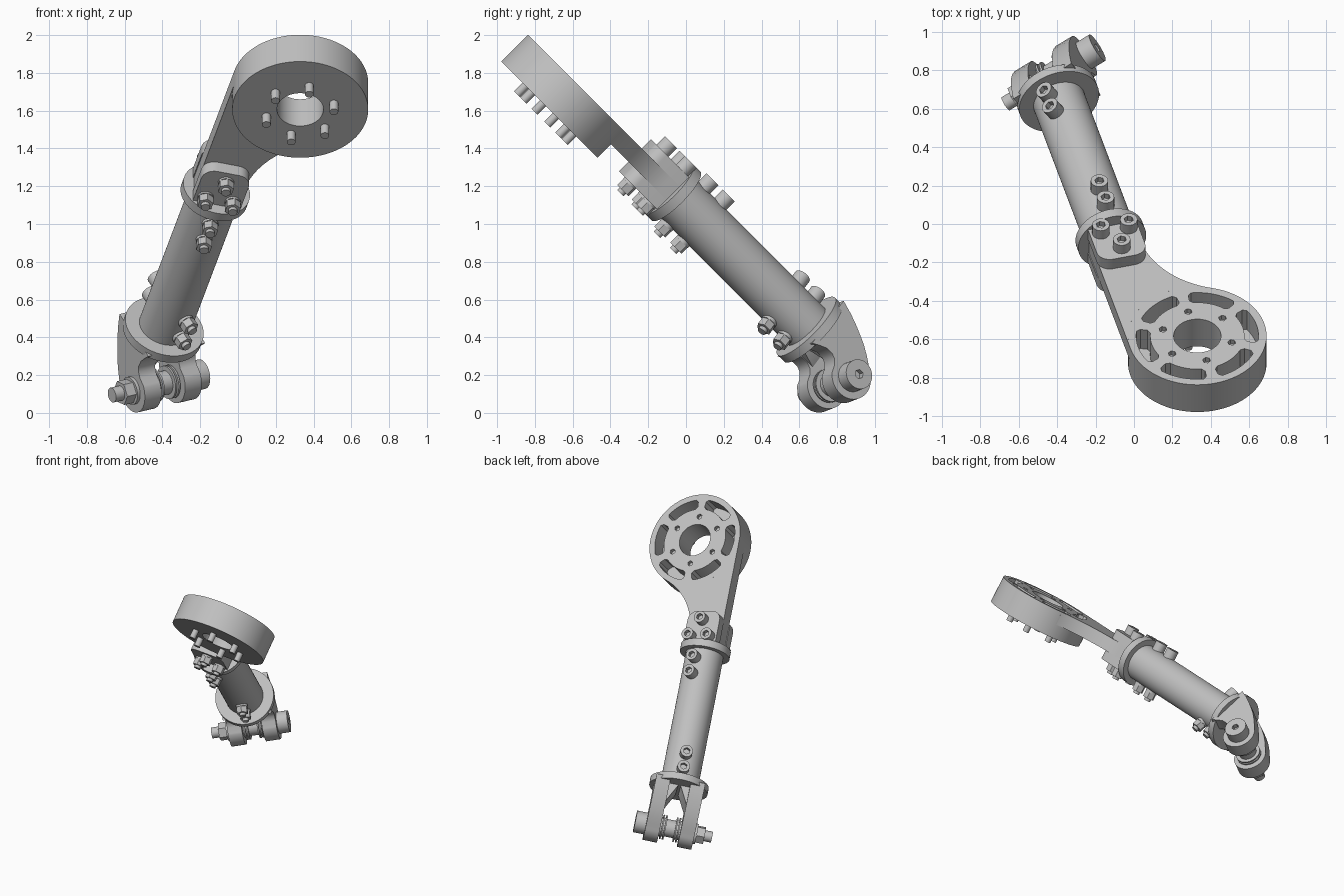
import bpy, bmesh
from math import sin, cos, radians, pi
from mathutils import Matrix, Vector

cube = bpy.data.objects.get("Cube")
if cube:
    bpy.data.objects.remove(cube, do_unlink=True)

metal = bpy.data.materials.new("light_grey_metal")
metal.use_nodes = True
metal.diffuse_color = (0.53, 0.53, 0.53, 1)
metal.node_tree.nodes["Principled BSDF"].inputs["Base Color"].default_value = (0.53, 0.53, 0.53, 1)

# Strut frame: X across, Y out of the arm face, Z along the tube from the lower flange
ORIGIN = Vector((-0.396, 0.655, 0.44))
STRUT = Matrix.Translation(ORIGIN) @ Matrix.Rotation(radians(45), 4, 'X') @ Matrix.Rotation(radians(15), 4, 'Y')
FORK = STRUT @ Matrix.Rotation(radians(30), 4, 'Z')
TOP = STRUT @ Matrix.Translation((0, 0, 1.065))


def finish(name, bm, frame):
    bmesh.ops.recalc_face_normals(bm, faces=bm.faces)
    mesh = bpy.data.meshes.new(name)
    bm.to_mesh(mesh)
    bm.free()
    mesh.transform(frame)
    mesh.materials.append(metal)
    ob = bpy.data.objects.new(name, mesh)
    bpy.context.collection.objects.link(ob)
    return ob


def add_rod(bm, start, end, r, sides):
    start, end = Vector(start), Vector(end)
    axis = end - start
    m = Matrix.Translation((start + end) / 2) @ axis.to_track_quat('Z', 'Y').to_matrix().to_4x4()
    bmesh.ops.create_cone(bm, cap_ends=True, segments=sides, radius1=r, radius2=r,
                          depth=axis.length, matrix=m)


def rod(name, start, end, r, frame, sides=32):
    bm = bmesh.new()
    add_rod(bm, start, end, r, sides)
    return finish(name, bm, frame)


def add_prism(bm, profile, axis, lo, hi):
    """Extrude a flat profile along X or Y; its second coordinate is Z."""
    def place(a, b, t):
        return (t, a, b) if axis == 'X' else (a, t, b)
    low = [bm.verts.new(place(a, b, lo)) for a, b in profile]
    high = [bm.verts.new(place(a, b, hi)) for a, b in profile]
    bm.faces.new(low)
    bm.faces.new(high)
    for i in range(len(low)):
        j = (i + 1) % len(low)
        bm.faces.new((low[i], low[j], high[j], high[i]))


def prism(name, profile, axis, lo, hi, frame):
    bm = bmesh.new()
    add_prism(bm, profile, axis, lo, hi)
    return finish(name, bm, frame)


def arc(cx, cz, r, a0, a1, n=16):
    return [(cx + r * cos(radians(a0 + (a1 - a0) * i / n)),
             cz + r * sin(radians(a0 + (a1 - a0) * i / n))) for i in range(n + 1)]


def cut(ob, cutter):
    mod = ob.modifiers.new("cut", 'BOOLEAN')
    mod.object = cutter
    mod.solver = 'EXACT'
    bpy.context.view_layer.update()
    result = bpy.data.meshes.new_from_object(ob.evaluated_get(bpy.context.evaluated_depsgraph_get()))
    ob.modifiers.clear()
    ob.data = result
    bpy.data.objects.remove(cutter, do_unlink=True)


def bolt(name, base, direction, reach, frame):
    """Socket head on one side, washer, nut and shank tip on the other."""
    base, d = Vector(base), Vector(direction).normalized()

    def at(t):
        return base + d * t
    head = rod(name + "_head", at(reach - 0.012), at(reach + 0.062), 0.045, frame, 24)
    cut(head, rod("socket_cutter", at(reach + 0.03), at(reach + 0.1), 0.025, frame, 6))
    rod(name + "_washer", at(-reach + 0.012), at(-reach - 0.012), 0.043, frame, 24)
    rod(name + "_nut", at(-reach), at(-reach - 0.058), 0.043, frame, 6)
    rod(name + "_tip", at(-reach), at(-reach - 0.078), 0.024, frame, 20)


# Tube and its end flanges
rod("tube", (0, 0, 0), (0, 0, 1.065), 0.138, STRUT, 64)
rod("lower_flange", (0, 0, -0.025), (0, 0, 0.027), 0.215, STRUT, 64)
rod("upper_flange", (0, 0, -0.028), (0, 0, 0.028), 0.183, TOP, 64)

# Bolts through the tube
for i, z in enumerate((-0.105, -0.23)):
    bolt(f"upper_tube_bolt_{i}", (0, 0, z), (0, 1, 0), 0.138, TOP)
for i, z in enumerate((0.088, 0.208)):
    bolt(f"lower_tube_bolt_{i}", (0, 0, z), (0, 1, 0), 0.138, FORK)

# Clamp plates gripping the arm, with three bolts
plate = [(-0.13, 0.0), (0.13, 0.0)] + arc(0.06, 0.2, 0.07, 0, 90, 8) + arc(-0.06, 0.2, 0.07, 90, 180, 8)
for name, lo, hi in (("back_clamp_plate", 0.05, 0.12), ("front_clamp_plate", -0.12, -0.05)):
    prism(name, plate, 'Y', lo, hi, TOP)
for i, (x, z) in enumerate(((-0.072, 0.068), (0.078, 0.068), (0.005, 0.2))):
    bolt(f"clamp_bolt_{i}", (x, 0, z), (0, 1, 0), 0.12, TOP)

# Arm: straight left edge, concave right edge that runs tangent into the ring
DX, DZ, DR = 0.235, 0.86, 0.36
outline = [(-0.125, 0.0), (0.13, 0.0)]
outline += arc(0.624, 0.1, 0.494, 180, 117.1, 24)
outline += arc(DX, DZ, DR, -62.9, -180, 32)
prism("arm", outline, 'Y', -0.05, 0.05, TOP)

# Ring with a centre bore, six curved pockets and six socket holes
ring = rod("mounting_ring", (DX, -0.15, DZ), (DX, 0.05, DZ), DR, TOP, 96)
bm = bmesh.new()
add_rod(bm, (DX, -0.3, DZ), (DX, 0.3, DZ), 0.123, 64)
for k in range(6):
    mid = 60 * k
    slot = arc(DX, DZ, 0.318, mid - 21, mid + 21, 14)
    slot += arc(DX, DZ, 0.3, mid + 24, mid + 24, 1)[:1] + arc(DX, DZ, 0.262, mid + 24, mid + 24, 1)[:1]
    slot += arc(DX, DZ, 0.245, mid + 20, mid - 20, 14)
    slot += arc(DX, DZ, 0.262, mid - 24, mid - 24, 1)[:1] + arc(DX, DZ, 0.3, mid - 24, mid - 24, 1)[:1]
    add_prism(bm, slot, 'Y', -0.09, 0.1)
    x, z = arc(DX, DZ, 0.185, mid + 30, mid + 30, 1)[0]
    add_rod(bm, (x, 0.02, z), (x, 0.1, z), 0.021, 6)
    rod(f"ring_stud_{k}", (x, -0.14, z), (x, -0.215, z), 0.023, TOP, 24)
cut(ring, finish("ring_cutter", bm, TOP))

# Fork prongs: hooked profile ending in an eye around the pin
PY, PZ = -0.128, -0.286
prong = [(-0.15, 0.0), (0.168, 0.0), (0.158, -0.03), (0.143, -0.075), (0.122, -0.125),
         (0.098, -0.175), (0.066, -0.234), (0.03, -0.285), (-0.003, -0.325)]
prong += arc(PY, PZ, 0.12, -35, -238, 32)
prong += [(-0.15, -0.172), (-0.122, -0.15), (-0.108, -0.12), (-0.11, -0.08), (-0.128, -0.04)]
for side, s in (("left", 1), ("right", -1)):
    prism(side + "_fork_prong", prong, 'X', s * 0.075, s * 0.18, FORK)
    gusset = [(s * 0.08, 0.0), (s * 0.01, 0.0), (s * 0.01, -0.03), (s * 0.08, -0.17)]
    prism(side + "_fork_gusset", gusset, 'Y', -0.105, 0.095, FORK)


# Pin with socket head, nut, sleeve and thin washers between the prongs
def pin_part(name, x0, x1, r, sides=40):
    return rod(name, (x0, PY, PZ), (x1, PY, PZ), r, FORK, sides)


pin_part("pin_shank", 0.17, -0.31, 0.04)
pin_head = pin_part("pin_head", 0.175, 0.26, 0.08)
cut(pin_head, pin_part("pin_socket_cutter", 0.225, 0.3, 0.026, 6))
pin_part("pin_washer", -0.178, -0.197, 0.075)
pin_part("pin_nut", -0.195, -0.255, 0.066, 6)
pin_part("pin_sleeve", -0.035, 0.035, 0.064)
for side, s in (("left", 1), ("right", -1)):
    for i, r in enumerate((0.09, 0.07, 0.09, 0.07)):
        pin_part(f"{side}_spacer_{i}", s * (0.034 + 0.0103 * i), s * (0.0445 + 0.0103 * i), r)

# Smooth shading with sharp edges kept
bpy.ops.object.select_all(action='DESELECT')
for ob in bpy.context.collection.objects:
    if ob.type == 'MESH':
        ob.select_set(True)
        bpy.context.view_layer.objects.active = ob
bpy.ops.object.shade_smooth_by_angle(angle=radians(30))
